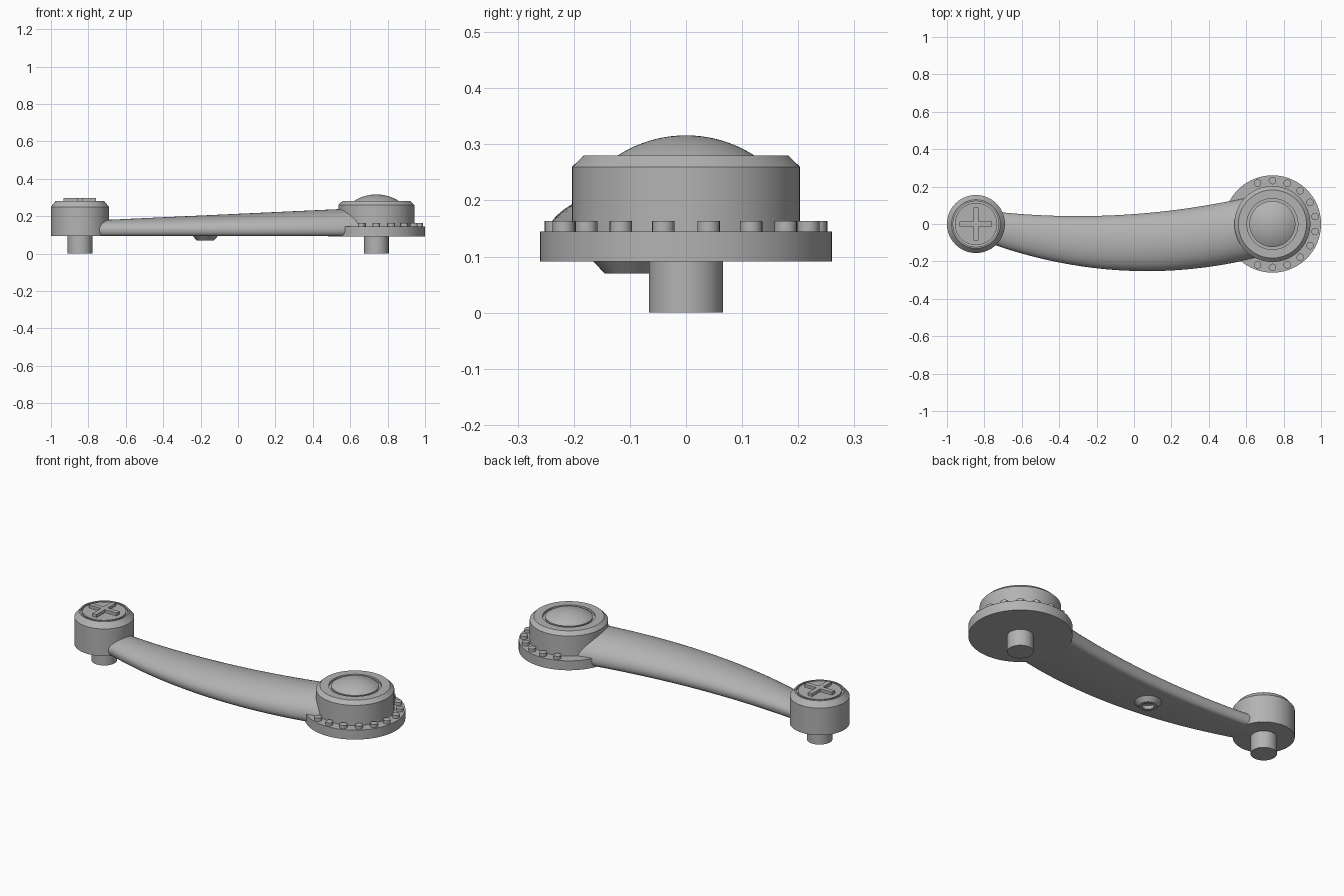
import bpy, bmesh
from math import sin, cos, pi, sqrt, radians

cube = bpy.data.objects.get("Cube")
if cube:
    bpy.data.objects.remove(cube, do_unlink=True)

GREY = (0.45, 0.45, 0.45, 1)
metal = bpy.data.materials.new("grey metal")
metal.use_nodes = True
metal.diffuse_color = GREY
metal.node_tree.nodes["Principled BSDF"].inputs["Base Color"].default_value = GREY

SMALL_X, BIG_X = -0.845, 0.74


def finish(name, bm, location=(0, 0, 0)):
    """Turn a bmesh into a named, smooth-shaded object."""
    bmesh.ops.remove_doubles(bm, verts=bm.verts, dist=1e-5)
    bmesh.ops.recalc_face_normals(bm, faces=bm.faces)
    mesh = bpy.data.meshes.new(name)
    bm.to_mesh(mesh)
    bm.free()
    mesh.materials.append(metal)
    ob = bpy.data.objects.new(name, mesh)
    ob.location = location
    bpy.context.collection.objects.link(ob)
    bpy.ops.object.select_all(action='DESELECT')
    ob.select_set(True)
    bpy.context.view_layer.objects.active = ob
    bpy.ops.object.shade_smooth_by_angle(angle=radians(30))
    return ob


def loft(bm, rings):
    """Skin a list of closed point rings."""
    loops = [[bm.verts.new(p) for p in ring] for ring in rings]
    n = len(loops[0])
    for a, b in zip(loops, loops[1:]):
        for i in range(n):
            j = (i + 1) % n
            bm.faces.new((a[i], a[j], b[j], b[i]))
    return loops


def turned(name, profile, x, y=0, steps=64):
    """Revolve (radius, z) points, capping both ends flat."""
    bm = bmesh.new()
    loops = loft(bm, [[(r * cos(2 * pi * i / steps), r * sin(2 * pi * i / steps), z)
                       for i in range(steps)] for r, z in profile])
    bm.faces.new(loops[0])
    bm.faces.new(loops[-1])
    return finish(name, bm, (x, y, 0))


# Curved arm: flat underside, domed top, widening towards the big hub
def arm_ring(x, steps=28):
    y_back = 0.042 + 0.122 * (x + 0.3) ** 2
    y_front = -0.252 + 0.21 * (x - 0.07) ** 2
    mid, half = (y_back + y_front) / 2, (y_back - y_front) / 2
    top, side, bottom, corner = 0.2125 + 0.0463 * x, 0.128, 0.094, 0.025
    ring = []
    for i in range(steps + 1):
        a = pi * i / steps
        ring.append((x, mid + half * cos(a), side + (top - side) * sin(a)))
    for sign, order in ((-1, range(1, 7)), (1, range(6, 0, -1))):
        for i in order:
            a = pi / 2 * i / 6
            ring.append((x, mid + sign * (half - corner + corner * cos(a)),
                         side - (side - bottom) * sin(a)))
    return ring


bm = bmesh.new()
ends = loft(bm, [arm_ring(-0.78 + 1.48 * i / 40) for i in range(41)])
bm.faces.new(ends[0])
bm.faces.new(ends[-1])
finish("arm", bm)

# Small hub with a ring groove around its cap
turned("small_hub", [(0.155, 0.095), (0.155, 0.25), (0.13, 0.28), (0.122, 0.28),
                     (0.122, 0.268), (0.113, 0.268), (0.113, 0.28)], SMALL_X)

# Raised cross on the small cap
L, W = 0.087, 0.013
bm = bmesh.new()
outline = [(L, -W), (L, W), (W, W), (W, L), (-W, L), (-W, W),
           (-L, W), (-L, -W), (-W, -W), (-W, -L), (W, -L), (W, -W)]
ends = loft(bm, [[(px, py, z) for px, py in outline] for z in (0.278, 0.297)])
for loop in ends:
    bm.faces.new(loop)
finish("cap_cross", bm, (SMALL_X, 0, 0))

# Big hub, its flange and its domed cap
turned("flange", [(0.26, 0.091), (0.26, 0.145)], BIG_X, steps=96)
turned("big_hub", [(0.203, 0.14), (0.203, 0.26), (0.182, 0.28), (0.136, 0.28),
                   (0.136, 0.268)], BIG_X, steps=96)
RADIUS, PEAK = 0.2247, 0.316
dome = [(0.122, 0.266)]
for i in range(13):
    r = 0.122 * (1 - i / 12) + 0.001
    dome.append((r, PEAK - RADIUS + sqrt(RADIUS ** 2 - r ** 2)))
turned("hub_dome", dome, BIG_X)

# Mounting pins under both hubs
for name, x in (("small_pin", SMALL_X), ("big_pin", BIG_X)):
    turned(name, [(0.066, 0), (0.066, 0.1)], x, steps=48)

# Bolts around the exposed part of the flange
for k in range(12):
    a = radians(110 - 20 * k)
    turned(f"flange_bolt_{k + 1}", [(0.02, 0.14), (0.02, 0.163)],
           BIG_X + 0.232 * cos(a), 0.232 * sin(a), steps=20)

# Tapered boss with a blind hole under the arm
turned("underside_boss", [(0.067, 0.097), (0.067, 0.093), (0.045, 0.07),
                          (0.03, 0.07), (0.03, 0.09)], -0.175, -0.1, steps=40)
